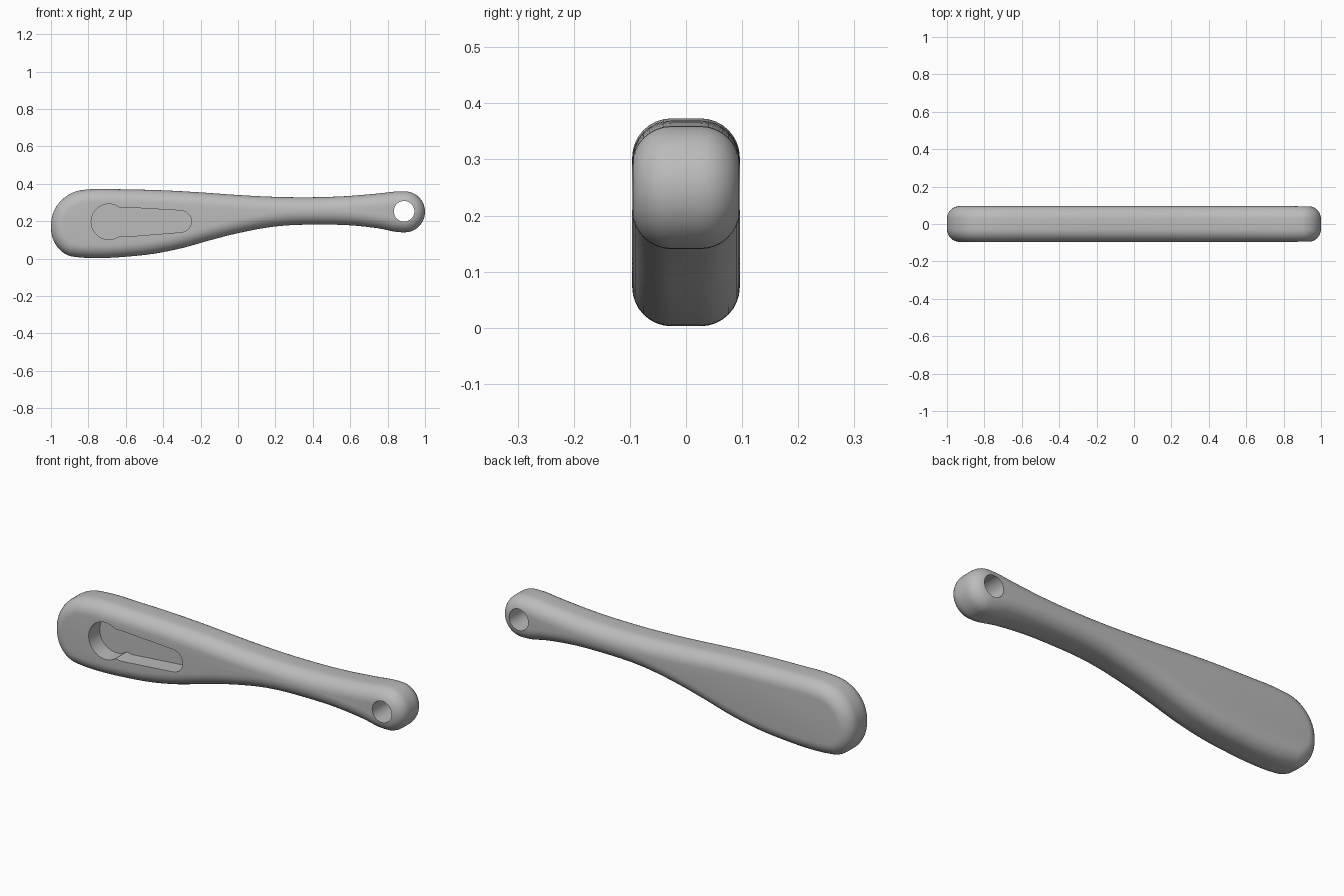
import bpy
import bmesh
from math import sin, cos, pi, radians
from mathutils import Vector

if "Cube" in bpy.data.objects:
    bpy.data.objects.remove(bpy.data.objects["Cube"], do_unlink=True)

HALF, ROUND = 0.096, 0.07   # half thickness, edge rounding radius


def arc(cx, cz, rx, rz, start, end, n):
    angles = [radians(start + (end - start) * i / n) for i in range(n + 1)]
    return [Vector((cx + rx * cos(a), cz + rz * sin(a))) for a in angles]


def spline(points, steps):
    """Smooth closed curve through unevenly spaced points, without overshoot."""
    n = len(points)
    gaps = [(points[(i + 1) % n] - points[i]).length for i in range(n)]
    slopes = [(points[(i + 1) % n] - points[i]) / gaps[i] for i in range(n)]
    tangents = [(slopes[i] * gaps[i - 1] + slopes[i - 1] * gaps[i]) / (gaps[i - 1] + gaps[i])
                for i in range(n)]
    out = []
    for i in range(n):
        j = (i + 1) % n
        for s in range(steps):
            t = s / steps
            blend = t * t * (3 - 2 * t)
            out.append(points[i] * (1 - blend) + points[j] * blend
                       + tangents[i] * gaps[i] * t * (1 - t) ** 2
                       - tangents[j] * gaps[i] * t * t * (1 - t))
    return out


def loft(name, rings, mat):
    """Skin (outline, y) rings, ordered front to back, and cap both ends."""
    bm = bmesh.new()
    loops = [[bm.verts.new((p.x, y, p.y)) for p in pts] for pts, y in rings]
    n = len(loops[0])
    for a, b in zip(loops, loops[1:]):
        for i in range(n):
            j = (i + 1) % n
            bm.faces.new((a[i], b[i], b[j], a[j]))
    bm.faces.new(loops[0])
    bm.faces.new(loops[-1][::-1])
    mesh = bpy.data.meshes.new(name)
    bm.to_mesh(mesh)
    bm.free()
    mesh.materials.append(mat)
    obj = bpy.data.objects.new(name, mesh)
    bpy.context.collection.objects.link(obj)
    return obj


grey = bpy.data.materials.new("plain_grey")
grey.use_nodes = True
colour = (0.5, 0.5, 0.5, 1)
grey.diffuse_color = colour
grey.node_tree.nodes["Principled BSDF"].inputs["Base Color"].default_value = colour

# Handle outline, counter-clockwise from the lower side of the small end
top = [(0.75, 0.348), (0.58, 0.334), (0.4, 0.328), (0.2, 0.330), (0, 0.340),
       (-0.2, 0.354), (-0.4, 0.365), (-0.6, 0.37)]
bottom = [(-0.73, 0.003), (-0.6, 0.010), (-0.45, 0.026), (-0.3, 0.056), (-0.15, 0.098),
          (0, 0.136), (0.2, 0.172), (0.45, 0.182), (0.6, 0.178), (0.75, 0.162)]
outline = spline(
    arc(0.89, 0.25, 0.11, 0.11, -95, 95, 10)
    + [Vector(p) for p in top]
    + arc(-0.8, 0.18, 0.2, 0.19, 90, 175, 5)
    + arc(-0.86, 0.165, 0.14, 0.157, 185, 270, 5)
    + [Vector(p) for p in bottom], 4)

# Outward normals, used to draw the outline in for the rounded edges
normals = []
for i in range(len(outline)):
    t = outline[(i + 1) % len(outline)] - outline[i - 1]
    normals.append(Vector((t.y, -t.x)).normalized())

rings = []
for side, order in ((-1, range(8, -1, -1)), (1, range(9))):
    for k in order:
        a = k / 8 * pi / 2
        inset = ROUND * (1 - cos(a))
        y = side * (HALF - ROUND + ROUND * sin(a))
        rings.append(([p - n * inset for p, n in zip(outline, normals)], y))
handle = loft("handle", rings, grey)

# Tapered thumb recess in the front and hanging hole through the small end
recess = (arc(-0.69, 0.197, 0.095, 0.095, 52, 308, 28)
          + [Vector((-0.6, 0.117))]
          + arc(-0.308, 0.199, 0.059, 0.058, -84, 84, 18)
          + [Vector((-0.6, 0.274))])
hole = arc(0.888, 0.253, 0.055, 0.055, 0, 352.5, 47)
cutters = [loft("recess_cutter", [(recess, -0.2), (recess, -HALF + 0.09)], grey),
           loft("hole_cutter", [(hole, -0.2), (hole, 0.2)], grey)]

bpy.ops.object.select_all(action='DESELECT')
bpy.context.view_layer.objects.active = handle
handle.select_set(True)
for cutter in cutters:
    cutter.hide_render = True
    mod = handle.modifiers.new("cut", 'BOOLEAN')
    mod.operation = 'DIFFERENCE'
    mod.solver = 'EXACT'
    mod.object = cutter
    bpy.ops.object.modifier_apply(modifier=mod.name)
    bpy.data.objects.remove(cutter, do_unlink=True)

bpy.ops.object.shade_smooth_by_angle(angle=radians(35))
